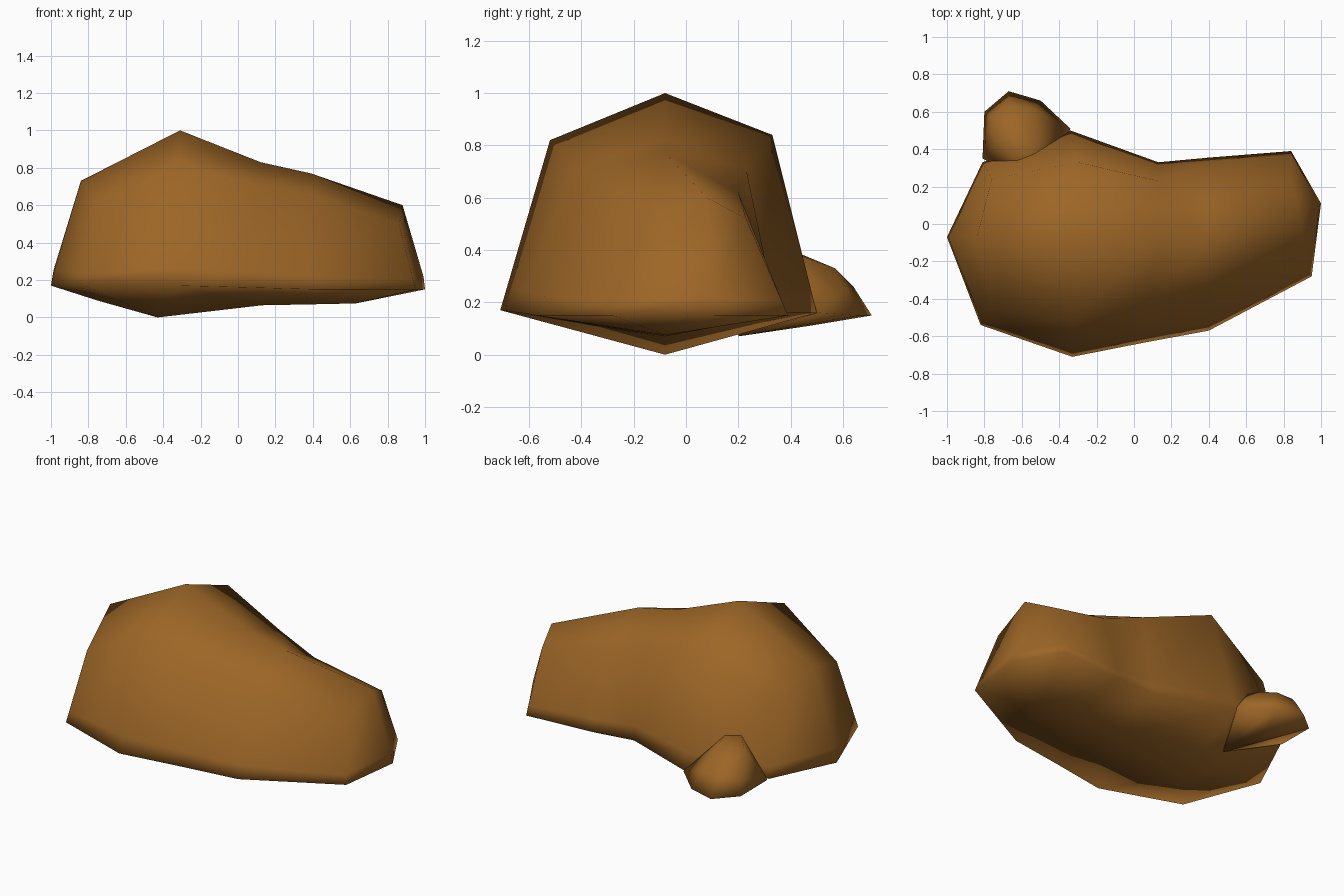
import bpy, bmesh
from mathutils import Vector

if "Cube" in bpy.data.objects:
    bpy.data.objects.remove(bpy.data.objects["Cube"])

stone = bpy.data.materials.new("brown stone")
stone.diffuse_color = (0.335, 0.133, 0.02, 1)
stone.use_nodes = True
stone.node_tree.nodes["Principled BSDF"].inputs["Base Color"].default_value = stone.diffuse_color


def finish(name, bm):
    """Turn a bmesh into a smooth shaded stone object."""
    bmesh.ops.recalc_face_normals(bm, faces=bm.faces)
    for f in bm.faces:
        f.smooth = True
    mesh = bpy.data.meshes.new(name)
    bm.to_mesh(mesh)
    bm.free()
    mesh.materials.append(stone)
    ob = bpy.data.objects.new(name, mesh)
    bpy.context.collection.objects.link(ob)
    return ob


# Rails running from the left end to the right end of the boulder
keel = [(-.75, -.08, .09), (-.43, -.08, 0), (.13, -.08, .065), (.4, -.08, .07), (.63, -.08, .075)]
ridge = [(-.84, -.07, .73), (-.31, -.08, 1), (.12, -.08, .83), (.39, -.08, .77), (.88, .08, .6)]
front_base = [(-.82, -.54, .17), (-.33, -.71, .17), (.05, -.635, .16), (.4, -.57, .15), (.95, -.28, .15)]
front_top = [(-.75, -.43, .6), (-.32, -.52, .82), (.1, -.43, .71), (.39, -.36, .65), (.86, -.18, .5)]
back_base = [(-.81, .33, .17), (-.34, .5, .16), (.13, .33, .16), (.4, .355, .15), (.84, .39, .15)]
back_top = [(-.76, .24, .61), (-.3, .33, .84), (.13, .23, .71), (.39, .2, .62), (.84, .23, .52)]
left_tip, right_tip = (-1, -.07, .17), (1, .11, .15)

# Boulder body: base, rim and shoulder loops, capped by ridge and keel
bm = bmesh.new()
base_pts = front_base + [right_tip] + back_base[::-1] + [left_tip]
top_pts = front_top + [ridge[-1]] + back_top[::-1] + [ridge[0]]
base = [bm.verts.new(p) for p in base_pts]
rim = [bm.verts.new(Vector(a).lerp(Vector(b), 0.15)) for a, b in zip(base_pts, top_pts)]
for v in (rim[5], rim[11]):            # slight bulge at the two ends
    v.co.x *= 1.01
top = [bm.verts.new(p) for p in top_pts]
n = len(base)
for lo, hi in ((base, rim), (rim, top)):
    for i in range(n):
        j = (i + 1) % n
        bm.faces.new((lo[i], lo[j], hi[j], hi[i]))

ridge_v = [top[11]] + [bm.verts.new(p) for p in ridge[1:-1]] + [top[5]]
keel_v = [bm.verts.new(p) for p in keel]
for loop, spine in ((top, ridge_v), (base, keel_v)):
    for side in (loop[:5], loop[6:11][::-1]):
        for i in range(4):
            bm.faces.new((side[i], side[i + 1], spine[i + 1], spine[i]))
# triangles closing the underside, and shoulder ends already meet the ridge
for a, b, k in ((4, 5, 4), (5, 6, 4), (10, 11, 0), (11, 0, 0)):
    bm.faces.new((base[a], base[b], keel_v[k]))
finish("boulder_body", bm)

# Low lump growing out of the back left
lump = [(-.81, .35, .17), (-.8, .6, .16), (-.67, .71, .15), (-.5, .66, .15), (-.34, .51, .16),
        (-.77, .57, .25), (-.67, .64, .26), (-.53, .61, .26),
        (-.7, .57, .33), (-.59, .57, .33), (-.55, .46, .37), (-.72, .45, .38),
        (-.6, .47, .11), (-.5, .2, .07), (-.5, .2, .42)]
bm = bmesh.new()
for p in lump:
    bm.verts.new(p)
res = bmesh.ops.convex_hull(bm, input=bm.verts)
loose = [v for v in bm.verts if not v.link_faces]
bmesh.ops.delete(bm, geom=loose, context='VERTS')
finish("boulder_lump", bm)
